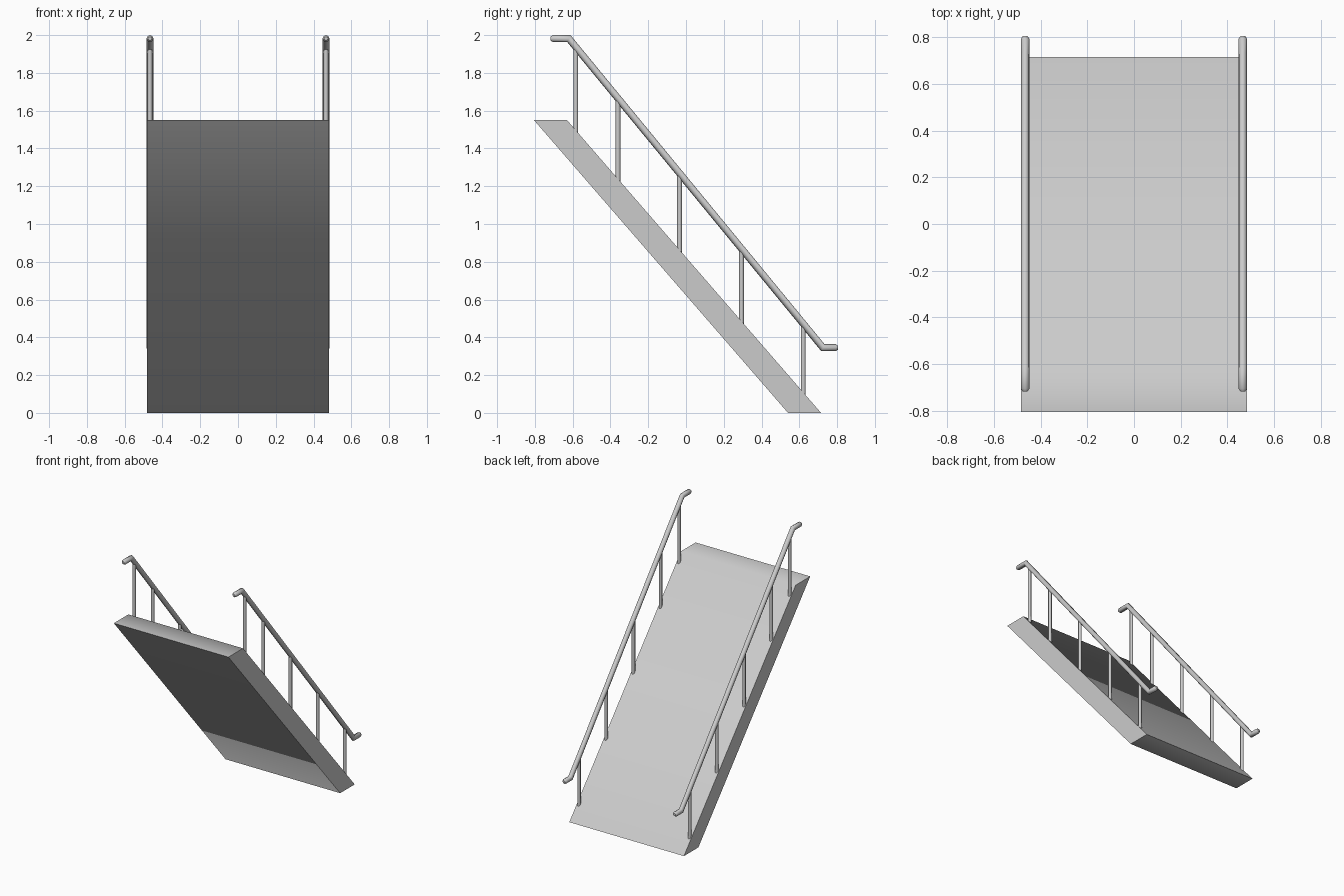
import bpy
import bmesh
from mathutils import Vector
from math import radians

if "Cube" in bpy.data.objects:
    bpy.data.objects.remove(bpy.data.objects["Cube"], do_unlink=True)

grey = bpy.data.materials.new("light grey metal")
grey.use_nodes = True
grey.diffuse_color = (0.6, 0.6, 0.6, 1)
grey.node_tree.nodes["Principled BSDF"].inputs["Base Color"].default_value = (0.6, 0.6, 0.6, 1)

HALF_WIDTH = 0.483
RAIL_X = 0.466
RAIL_R = 0.0185
POST_R = 0.0125
DECK_TOP, DECK_FOOT = Vector((-0.63, 1.55)), Vector((0.715, 0))
RAIL_TOP, RAIL_FOOT = Vector((-0.62, 1.9815)), Vector((0.725, 0.345))


def height_on(a, b, y):
    """Height at y on the sloping line from a to b."""
    return a.y + (b.y - a.y) * (y - a.x) / (b.x - a.x)


def finish(name, bm, angle):
    bmesh.ops.recalc_face_normals(bm, faces=bm.faces[:])
    mesh = bpy.data.meshes.new(name)
    bm.to_mesh(mesh)
    bm.free()
    mesh.materials.append(grey)
    obj = bpy.data.objects.new(name, mesh)
    bpy.context.collection.objects.link(obj)
    bpy.ops.object.select_all(action='DESELECT')
    obj.select_set(True)
    bpy.context.view_layer.objects.active = obj
    bpy.ops.object.shade_smooth_by_angle(angle=radians(angle))
    return obj


def tube(name, points, sides=8):
    """Mitred tube in the plane of one handrail; points are (x, y, z, radius)."""
    bm = bmesh.new()
    side = Vector((1, 0, 0))
    centres = [Vector(p[:3]) for p in points]
    rings = []
    circle = bmesh.ops.create_circle(bm, segments=sides, radius=1)["verts"]
    unit = [v.co.copy() for v in circle]
    bmesh.ops.delete(bm, geom=circle, context='VERTS')
    for i, c in enumerate(centres):
        before = (c - centres[max(i - 1, 0)]).normalized()
        after = (centres[min(i + 1, len(centres) - 1)] - c).normalized()
        along = (before + after).normalized()
        reach = points[i][3] / max(along.dot(after), along.dot(before))
        across = along.cross(side)
        rings.append([bm.verts.new(c + side * u.x * points[i][3] + across * u.y * reach)
                      for u in unit])
    for low, high in zip(rings, rings[1:]):
        for k in range(sides):
            n = (k + 1) % sides
            bm.faces.new((low[k], low[n], high[n], high[k]))
    bm.faces.new(rings[0])
    bm.faces.new(rings[-1])
    return finish(name, bm, 50)


# Sloping deck: a parallelogram profile pushed across the width
bm = bmesh.new()
profile = [(-0.805, 1.55), DECK_TOP, DECK_FOOT, (0.54, 0)]
face = bm.faces.new([bm.verts.new((-HALF_WIDTH, y, z)) for y, z in profile])
extruded = bmesh.ops.extrude_face_region(bm, geom=[face])["geom"]
bmesh.ops.translate(bm, vec=(2 * HALF_WIDTH, 0, 0),
                    verts=[g for g in extruded if isinstance(g, bmesh.types.BMVert)])
finish("ramp_deck", bm, 60)

for label, sign in (("left", 1), ("right", -1)):
    x = sign * RAIL_X

    # Handrail with level, chamfered ends
    path = [(-0.717, RAIL_TOP.y, 0.010), (-0.705, RAIL_TOP.y, RAIL_R),
            (*RAIL_TOP, RAIL_R), (*RAIL_FOOT, RAIL_R),
            (0.793, RAIL_FOOT.y, RAIL_R), (0.805, RAIL_FOOT.y, 0.010)]
    tube(label + "_handrail", [(x, *p) for p in path])

    # Upright posts between deck and handrail
    for i, y in enumerate((-0.583, -0.36, -0.034, 0.294, 0.621)):
        foot = height_on(DECK_TOP, DECK_FOOT, y) - 0.02
        head = height_on(RAIL_TOP, RAIL_FOOT, y)
        tube(f"{label}_post_{i + 1}", [(x, y, foot, POST_R), (x, y, head, POST_R)])
